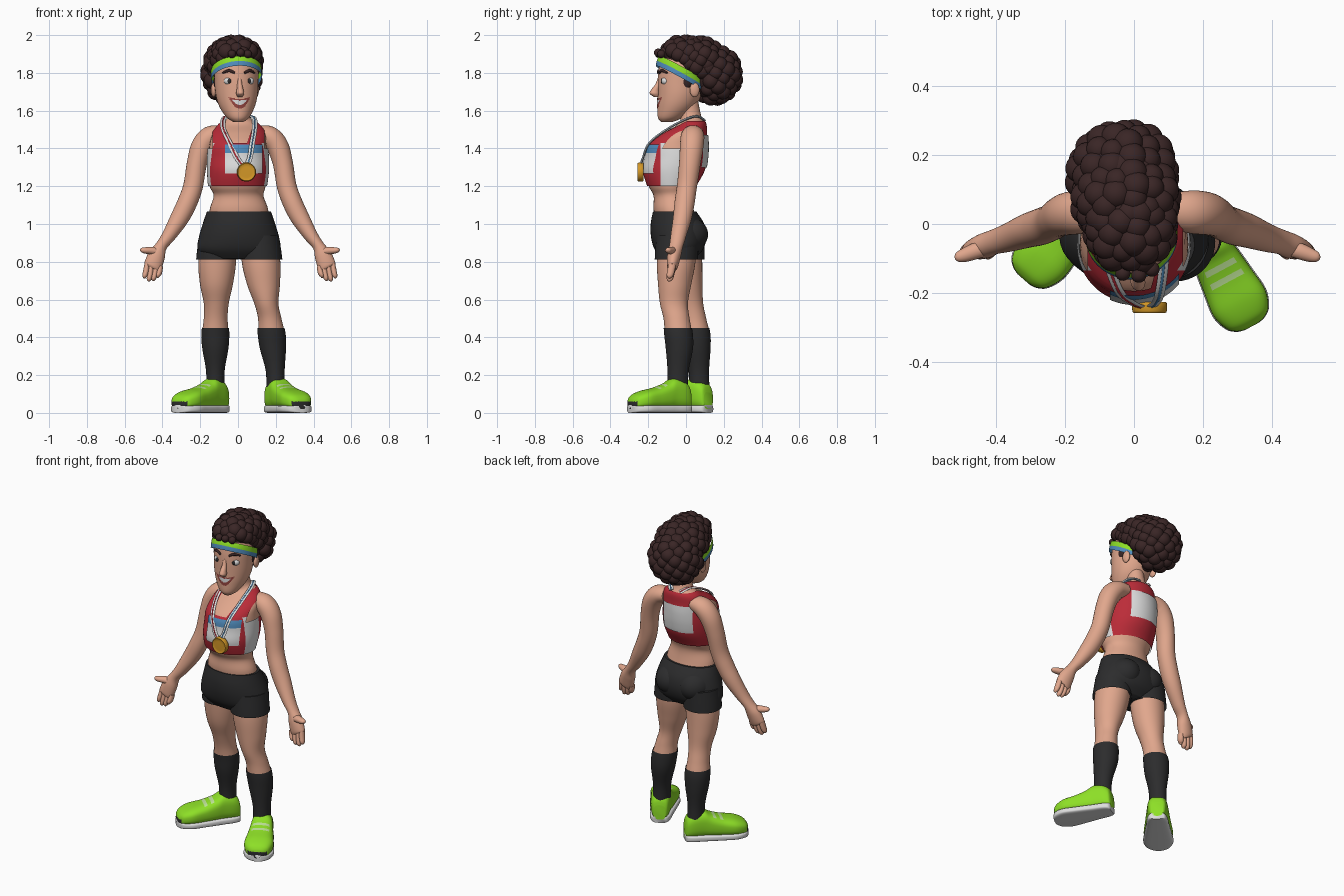
import bpy, bmesh, math
from mathutils import Vector, Matrix

if "Cube" in bpy.data.objects:
    bpy.data.objects.remove(bpy.data.objects["Cube"])

X, Y, Z = Vector((1, 0, 0)), Vector((0, 1, 0)), Vector((0, 0, 1))
COLORS = {
    "skin": (0.75, 0.385, 0.265), "hair_brown": (0.042, 0.019, 0.019), "red": (0.5, 0.025, 0.04),
    "charcoal": (0.025, 0.025, 0.026), "white": (0.72, 0.72, 0.72), "blue": (0.08, 0.26, 0.5),
    "lime": (0.27, 0.74, 0.02), "gold": (0.65, 0.31, 0.02), "pale_lime": (0.5, 0.75, 0.3),
    "lip": (0.3, 0.06, 0.05)}
MATS = {}
for key, rgb in COLORS.items():
    m = bpy.data.materials.new(key)
    m.use_nodes = True
    m.diffuse_color = (*rgb, 1)
    bsdf = m.node_tree.nodes["Principled BSDF"]
    bsdf.inputs["Base Color"].default_value = (*rgb, 1)
    bsdf.inputs["Roughness"].default_value = 0.7
    MATS[key] = m

HEAD = Matrix.Translation((-0.012, 0, 0)) @ Matrix.Rotation(math.radians(8), 4, "Z")
made = []


def finish(name, bm, color, rule=None, place=None):
    """Colour faces by rule (None removes the face) and make the object."""
    bm.normal_update()
    slots, drop = [], []
    for f in bm.faces:
        col = rule(f.calc_center_median(), f.normal) if rule else color
        if col is None:
            drop.append(f)
            continue
        if col not in slots:
            slots.append(col)
        f.material_index = slots.index(col)
    bmesh.ops.delete(bm, geom=drop, context="FACES")
    if place:
        bm.transform(place)
    me = bpy.data.meshes.new(name)
    bm.to_mesh(me)
    bm.free()
    for s in slots:
        me.materials.append(MATS[s])
    ob = bpy.data.objects.new(name, me)
    bpy.context.collection.objects.link(ob)
    made.append(ob)


def smooth_rings(rings, sub):
    """Catmull-Rom interpolation of (x, y, z, rx, ry) rings."""
    p = [Vector(r) for r in rings]
    p = [p[0]] + p + [p[-1]]
    out = []
    for a, b, c, d in zip(p, p[1:], p[2:], p[3:]):
        for k in range(sub):
            t = k / sub
            out.append(0.5 * (2 * b + (c - a) * t + (2 * a - 5 * b + 4 * c - d) * t * t
                              + (3 * b - a - 3 * c + d) * t ** 3))
    return out + [p[-1]]


def loft(name, rings, color=None, ref=Y, axis=None, grow=0, sub=6, seg=40, power=1,
         cuts=(), rule=None, place=None):
    """Skin over rings, square to the path or to a fixed axis; cuts are planes that split faces."""
    pts = smooth_rings(rings, sub)
    cen = [Vector(p[:3]) for p in pts]
    bm = bmesh.new()
    loops = []
    for i, p in enumerate(pts):
        t = axis or (cen[min(i + 1, len(cen) - 1)] - cen[max(i - 1, 0)]).normalized()
        u = ref.cross(t).normalized()
        v = t.cross(u)
        loop = []
        for k in range(seg):
            a = 2 * math.pi * k / seg
            c, s = math.cos(a), math.sin(a)
            c, s = math.copysign(abs(c) ** power, c), math.copysign(abs(s) ** power, s)
            loop.append(bm.verts.new(cen[i] + u * c * (p[3] + grow) + v * s * (p[4] + grow)))
        loops.append(loop)
    for a, b in zip(loops, loops[1:]):
        for k in range(seg):
            n = (k + 1) % seg
            bm.faces.new((a[k], a[n], b[n], b[k]))
    bm.faces.new(loops[0][::-1])
    bm.faces.new(loops[-1])
    for co, no in cuts:
        bmesh.ops.bisect_plane(bm, geom=bm.verts[:] + bm.edges[:] + bm.faces[:],
                               plane_co=co, plane_no=no)
    finish(name, bm, color, rule, place)


def ball(name, co, size, color, place=None):
    bm = bmesh.new()
    bmesh.ops.create_uvsphere(bm, u_segments=24, v_segments=16, radius=1,
                              matrix=Matrix.Translation(co) @ Matrix.Diagonal((*size, 1)))
    finish(name, bm, color, place=place)


def at_z(*zs):
    return [((0, 0, z), Z) for z in zs]


def at_x(*xs):
    return [((x, 0, 0), X) for x in xs]


# Torso, shirt and number bibs
TORSO = [(.005, -.05, 1.0, .16, .11), (.005, -.066, 1.08, .154, .106), (.003, -.07, 1.15, .132, .102),
         (-.002, -.075, 1.2, .148, .122), (0, -.065, 1.28, .156, .155), (0, -.052, 1.35, .156, .156),
         (0, -.043, 1.42, .15, .15), (.005, -.01, 1.48, .138, .113), (.005, .03, 1.53, .1, .07),
         (.005, .025, 1.57, .056, .056), (.005, .01, 1.66, .05, .052)]
loft("torso", TORSO, "skin", axis=Z)


def shirt_rule(c, n):
    x = abs(c.x - .003)
    if c.z < 1.2 or c.z > 1.545 or (c.z > 1.4 and x > .138):
        return None
    if c.y < .04 and c.z > 1.43 and x < .045 + (c.z - 1.43) * .35:
        return None
    return "white" if x > .1 and c.z < 1.43 and -.135 < c.y < -.02 else "red"


loft("sports_top", TORSO, axis=Z, grow=.008, seg=72, rule=shirt_rule,
     cuts=at_z(1.2, 1.4, 1.43, 1.545) + at_x(-.135, .141)
     + [((s * .045 + .003, 0, 1.43), (s, 0, -.35)) for s in (1, -1)]
     + [((0, y, 0), Y) for y in (-.135, -.02)])


def front_bib(c, n):
    if c.y > -.1 or not (-.07 < c.x < .13 and 1.268 < c.z < 1.42):
        return None
    return "blue" if c.z > 1.375 else "white"


loft("front_bib", TORSO, axis=Z, grow=.014, seg=72, rule=front_bib,
     cuts=at_z(1.268, 1.375, 1.42) + at_x(-.07, .13))
loft("back_bib", TORSO, axis=Z, grow=.014, seg=72, cuts=at_z(1.3, 1.47) + at_x(-.105, .095),
     rule=lambda c, n: "white" if c.y > 0 and -.105 < c.x < .095 and 1.3 < c.z < 1.47 else None)

# Shorts body
loft("shorts", [(.005, -.06, 1.065, .17, .115), (.005, -.045, 1.0, .192, .142),
                (.005, -.038, .93, .212, .147), (.005, -.038, .865, .218, .128),
                (.005, -.04, .815, .17, .085)], "charcoal", axis=-Z)
for side, s in (("left", 1), ("right", -1)):
    ball(side + "_buttock", (.005 + s * .08, -.003, .945), (.1, .12, .098), "charcoal")

# Legs, shorts legs and socks
LEGS = {
    "left": [(.11, -.045, .94, .094, .1), (.122, -.052, .8, .102, .102), (.135, -.06, .68, .087, .088),
             (.15, -.064, .58, .064, .074), (.168, -.05, .5, .062, .069), (.178, -.04, .42, .07, .072),
             (.185, -.035, .34, .065, .068), (.197, -.042, .22, .046, .052), (.2, -.045, .1, .046, .052)],
    "right": [(-.1, -.015, .94, .094, .1), (-.11, -.01, .8, .1, .096), (-.114, 0, .68, .087, .087),
              (-.115, .02, .58, .066, .071), (-.118, .04, .5, .063, .067), (-.12, .055, .42, .07, .07),
              (-.12, .06, .34, .065, .066), (-.12, .068, .22, .045, .05), (-.12, .072, .1, .045, .05)]}
for side, rings in LEGS.items():
    loft(side + "_leg", rings, "skin", axis=-Z)
    loft(side + "_shorts_leg", rings, axis=-Z, grow=.012, cuts=at_z(.812),
         rule=lambda c, n: "charcoal" if c.z > .812 else None)
    loft(side + "_sock", rings, axis=-Z, grow=.004, cuts=at_z(.45),
         rule=lambda c, n: "charcoal" if c.z < .45 else None)

# Shoes: stations are (share of length, half width, top height)
STATIONS = [(0, .036, .11), (.03, .047, .145), (.12, .057, .172), (.28, .063, .182), (.4, .069, .158),
            (.58, .077, .134), (.78, .084, .118), (.92, .068, .098), (.98, .044, .078), (1, .02, .06)]
for side, heel, aim, length in (("left", (.176, .013), (.47, -.88), .35),
                                ("right", (-.075, .118), (-.66, -.75), .37)):
    h, d = Vector((*heel, 0)), Vector((*aim, 0)).normalized()

    def spot(s):
        return h + d * s * length

    def shoe_rule(c, n):
        s = (c - h).dot(d) / length
        if s > .96 and c.z < .06:
            return "charcoal"
        lace = any(abs(s - k) < .025 for k in (.45, .56)) and abs((c - h).cross(d).z) < .05
        return "pale_lime" if lace and n.z > .6 else "lime"

    loft(side + "_shoe", [(*spot(s).xy, (top + .02) / 2, w, (top - .02) / 2) for s, w, top in STATIONS],
         ref=Z, axis=d, power=.72, rule=shoe_rule,
         cuts=[(spot(k + e), d) for k in (.45, .56) for e in (-.025, .025)])
    loft(side + "_sole", [(*spot(s).xy, .021, w + .003, .021) for s, w, top in STATIONS],
         "white", ref=Z, axis=d, power=.5)

# Arms and hands
ARM = [(.1, .04, 1.48, .042, .05), (.165, .035, 1.463, .056, .062), (.21, .03, 1.41, .058, .062),
       (.238, .02, 1.32, .053, .057), (.258, .005, 1.2, .052, .053), (.29, -.008, 1.11, .052, .053),
       (.33, -.02, 1.03, .049, .049), (.385, -.04, .94, .037, .041), (.425, -.052, .885, .031, .036),
       (.45, -.063, .835, .045, .036), (.47, -.072, .78, .048, .03), (.477, -.075, .765, .042, .022)]
THUMB = [(.44, -.065, .85, .022, .026), (.475, -.077, .858, .021, .024), (.51, -.09, .86, .017, .02),
         (.53, -.096, .862, .012, .014), (.538, -.098, .862, .004, .004)]
for side, s in (("left", 1), ("right", -1)):
    def flip(rings):
        return [((r[0] - .01) * s + .01, *r[1:]) for r in rings]
    loft(side + "_arm", flip(ARM), "skin")
    loft(side + "_thumb", flip(THUMB), "skin", seg=16)
    for i, (x, tip) in enumerate(((.437, .715), (.46, .698), (.484, .695), (.507, .712))):
        z0 = .775 + i * .004
        loft(f"{side}_finger_{i + 1}", flip([
            (x - .006, -.073, z0, .014, .02), (x, -.08, (z0 + tip) / 2, .0155, .02),
            (x + .007, -.087, tip + .012, .0125, .016), (x + .008, -.088, tip, .004, .004)]),
            "skin", seg=14, sub=4)

# Head and face
SKULL = [(0, -.103, 1.54, .026, .03), (0, -.082, 1.565, .06, .068), (0, -.052, 1.62, .093, .1),
         (0, -.036, 1.68, .11, .115), (0, -.03, 1.75, .115, .12), (0, -.025, 1.82, .115, .12),
         (0, -.02, 1.88, .1, .11), (0, -.02, 1.94, .05, .06)]
loft("head", SKULL, "skin", axis=Z, place=HEAD)


def mouth_rule(c, n):
    upper, lower = 1.662 + 3 * c.x ** 2, 1.61 + 18 * c.x ** 2
    if c.y > -.08 or not lower < c.z < upper:
        return None
    return "white" if lower + .02 < c.z < upper - .008 else "lip"


loft("mouth", SKULL, axis=Z, grow=.003, seg=160, sub=18, rule=mouth_rule, place=HEAD)
loft("nose", [(0, -.14, 1.775, .01, .01), (0, -.15, 1.74, .013, .014), (0, -.165, 1.71, .018, .022),
              (0, -.168, 1.69, .021, .026), (0, -.158, 1.672, .012, .012)],
     "skin", axis=-Z, seg=24, place=HEAD)
for side, s in (("left", 1), ("right", -1)):
    ball(side + "_eye", (s * .055, -.119, 1.757), (.025, .021, .021), "white", HEAD)
    ball(side + "_iris", (s * .053, -.135, 1.757), (.012, .007, .013), "charcoal", HEAD)
    ball(side + "_ear", (s * .114, .03, 1.71), (.014, .026, .038), "skin", HEAD)
    ball(side + "_sideburn", (s * .106, -.01, 1.755), (.013, .028, .036), "hair_brown", HEAD)
    loft(side + "_eyebrow", [(s * .026, -.147, 1.8, .006, .005), (s * .055, -.137, 1.812, .008, .007),
                             (s * .085, -.112, 1.8, .005, .005)], "hair_brown", seg=12, place=HEAD)


# Sloping two-colour headband
def band_rule(c, n):
    k = c.z + .55 * c.y
    return None if not 1.75 < k < 1.812 else "blue" if k < 1.778 else "lime"


loft("headband", SKULL, axis=Z, grow=.018, seg=64, rule=band_rule, place=HEAD,
     cuts=[((0, 0, k), (0, .55, 1)) for k in (1.75, 1.778, 1.812)])

# Curly hair: overlapping cores covered with evenly spread curls
bm = bmesh.new()
for co, size, count in (((0, .15, 1.79), (.145, .133, .142), 75),
                        ((0, .07, 1.865), (.14, .12, .108), 70),
                        ((0, -.01, 1.888), (.116, .118, .086), 60)):
    bmesh.ops.create_icosphere(bm, subdivisions=4, radius=1,
                               matrix=Matrix.Translation(co) @ Matrix.Diagonal((*size, 1)))
    for i in range(count):
        h = 1 - 2 * (i + .5) / count
        a, r = i * math.pi * (3 - math.sqrt(5)), math.sqrt(1 - h * h)
        curl = Vector((r * math.cos(a) * size[0], r * math.sin(a) * size[1], h * size[2]))
        p = Vector(co) + curl * .87
        if p.y > .09 or p.z + .55 * p.y > 1.838:
            bmesh.ops.create_icosphere(bm, subdivisions=3, radius=.041 + .004 * math.sin(i * 7),
                                       matrix=Matrix.Translation(p))
# Loose curls over the forehead
for x, y, z in ((.005, -.15, 1.907), (.045, -.138, 1.9), (-.04, -.138, 1.9)):
    bmesh.ops.create_icosphere(bm, subdivisions=3, radius=.022, matrix=Matrix.Translation((x, y, z)))
finish("curly_hair", bm, "hair_brown", place=HEAD)

# Medal on its ribbon
for side, s in (("left", 1), ("right", -1)):
    path = [(.03, .098, 1.55), (.062, .06, 1.57), (.082, 0, 1.555), (.083, -.095, 1.505),
            (.06, -.193, 1.43), (.034, -.228, 1.35), (.01, -.24, 1.31)]
    path = [(s * x + .005 + .03 * max(0, (1.5 - z) / .19), y, z) for x, y, z in path]
    loft(side + "_ribbon", [(*p, .004, .014) for p in path], "white", ref=X, seg=16)
    loft(side + "_ribbon_stripe", [(*p, .006, .005) for p in path],
         "blue" if s > 0 else "red", ref=X, seg=12)
loft("medal", [(.045, y, 1.275, r, r) for y, r in
               ((-.225, .044), (-.229, .05), (-.25, .05), (-.257, .046), (-.254, .038), (-.254, .02))],
     "gold", ref=Z, axis=-Y, sub=2)

# Smooth shading with crisp edges kept
for ob in bpy.context.selected_objects:
    ob.select_set(False)
for ob in made:
    ob.select_set(True)
bpy.context.view_layer.objects.active = made[0]
bpy.ops.object.shade_smooth_by_angle(angle=math.radians(50))
